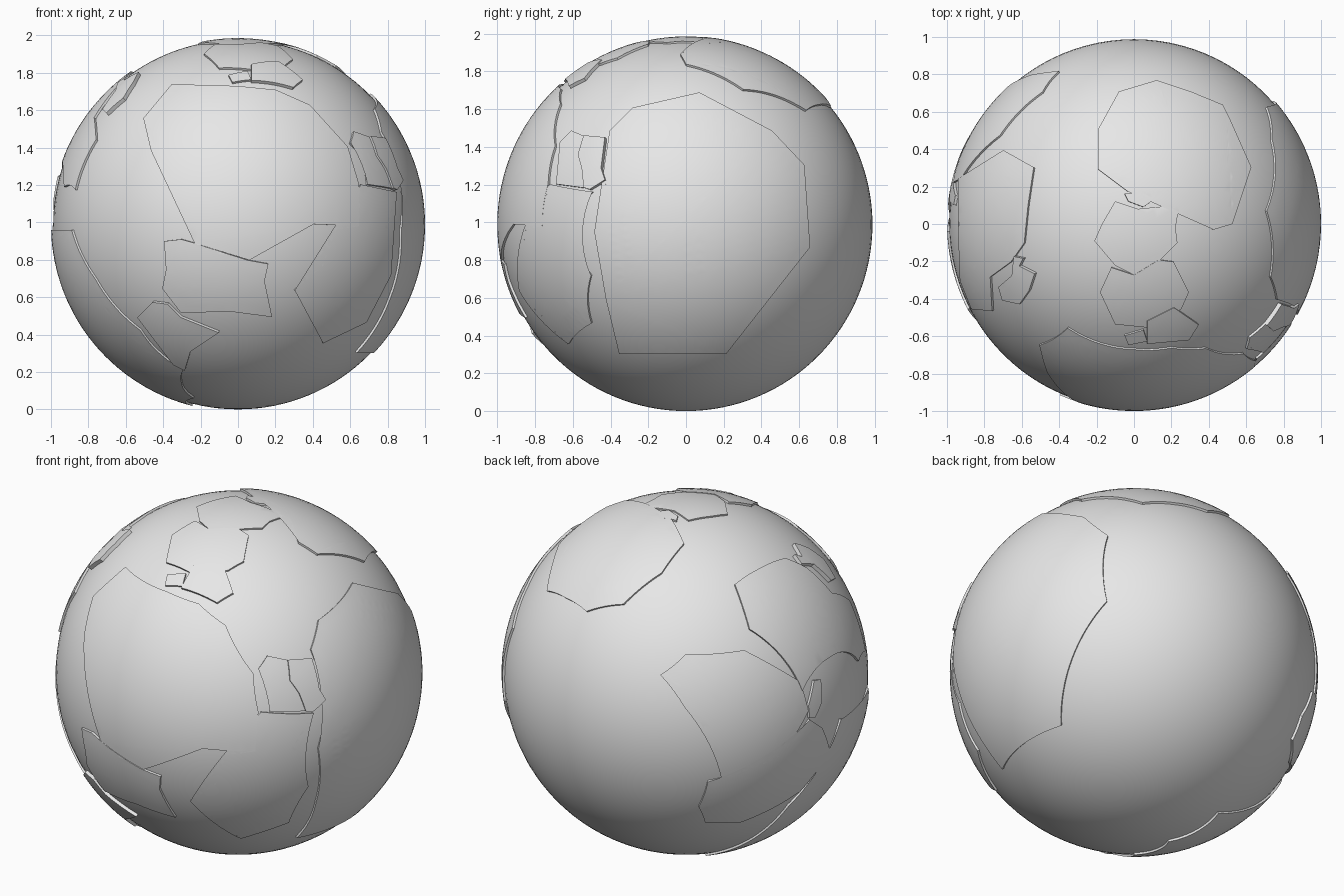
import bpy, bmesh, math
from mathutils import Vector

if "Cube" in bpy.data.objects:
    bpy.data.objects.remove(bpy.data.objects["Cube"], do_unlink=True)

R = 0.988            # globe radius, also the height of its centre
CENTRE = Vector((0, 0, R))

stone = bpy.data.materials.new("pale_grey")
stone.use_nodes = True
grey = (0.8, 0.8, 0.8, 1)
stone.diffuse_color = grey
stone.node_tree.nodes["Principled BSDF"].inputs["Base Color"].default_value = grey


def finish(ob, angle):
    ob.data.materials.append(stone)
    bpy.ops.object.select_all(action='DESELECT')
    ob.select_set(True)
    bpy.context.view_layer.objects.active = ob
    bpy.ops.object.shade_smooth_by_angle(angle=math.radians(angle))


# side of the globe -> point on the sphere for flat outline coordinates
SIDES = {
    "front": lambda u, v, d: Vector((u, -d, v)),
    "right": lambda u, v, d: Vector((d, u, v)),
    "left": lambda u, v, d: Vector((-d, u, v)),
    "top": lambda u, v, d: Vector((u, v, d)),
}


def lift(side, co):
    d = math.sqrt(max(R * R - co.x ** 2 - co.y ** 2, 0))
    return SIDES[side](co.x, co.y, d).normalized()


def plate(name, side, height, outline):
    """Raised slab with a jagged outline, curved to follow the globe."""
    bm = bmesh.new()
    drop = 0 if side == "top" else R
    bm.faces.new([bm.verts.new((u, v - drop, 0)) for u, v in outline])
    bmesh.ops.triangulate(bm, faces=bm.faces[:], ngon_method='EAR_CLIP')
    for _ in range(7):
        long = [e for e in bm.edges
                if (lift(side, e.verts[0].co) - lift(side, e.verts[1].co)).length > 0.07]
        if not long:
            break
        bmesh.ops.subdivide_edges(bm, edges=long, cuts=1)
        bmesh.ops.triangulate(bm, faces=bm.faces[:])
    for v in bm.verts:
        v.co = lift(side, v.co) * (R - 0.02)
    new = bmesh.ops.extrude_face_region(bm, geom=bm.faces[:])["geom"]
    top = [g for g in new if isinstance(g, bmesh.types.BMFace)]
    for v in (g for g in new if isinstance(g, bmesh.types.BMVert)):
        v.co = v.co.normalized() * (R + height)
    bmesh.ops.recalc_face_normals(bm, faces=bm.faces[:])
    bm.normal_update()
    if sum(f.normal.dot(f.calc_center_median()) for f in top) < 0:
        bmesh.ops.reverse_faces(bm, faces=bm.faces[:])
    mesh = bpy.data.meshes.new(name)
    bm.to_mesh(mesh)
    bm.free()
    ob = bpy.data.objects.new(name, mesh)
    ob.location = CENTRE
    bpy.context.collection.objects.link(ob)
    finish(ob, 35)


# Globe
bpy.ops.mesh.primitive_uv_sphere_add(segments=96, ring_count=64, radius=R, location=CENTRE)
globe = bpy.context.object
globe.name = "globe"
finish(globe, 60)

# Large side and front plates
plate("right_plate", "right", 0.012, [
    (.07, 1.68), (-.28, 1.6), (-.4, 1.48), (-.42, 1.2), (-.48, .95), (-.42, .6),
    (-.35, .31), (.21, .31), (.65, .87), (.62, 1.3), (.45, 1.48)])
plate("front_plate", "front", 0.012, [
    (-.35, 1.73), (0, 1.72), (.2, 1.7), (.38, 1.62), (.58, 1.4), (.64, 1.2),
    (.64, .98), (.4, .99), (.06, .8), (-.23, .89), (-.46, 1.38), (-.5, 1.55)])
plate("lower_front_plate", "front", 0.013, [
    (-.39, .9), (-.3, .91), (-.23, .89), (.05, .8), (.16, .78), (.14, .69),
    (.18, .5), (-.05, .53), (-.3, .52), (-.4, .65), (-.38, .75)])
plate("corner_plate", "front", 0.011, [
    (.64, .98), (.52, .96), (.45, .77), (.3, .64), (.42, .51), (.45, .36),
    (.68, .47), (.81, .72), (.78, .98), (.84, 1.16), (.65, 1.2)])
plate("lower_chip_plate", "front", 0.018, [
    (-.53, .5), (-.45, .58), (-.37, .57), (-.3, .5), (-.1, .42), (-.25, .32),
    (-.28, .22), (-.34, .25)])

# Small plates beside the right plate
plate("right_chip", "right", 0.013, [
    (-.6, 1.48), (-.66, 1.42), (-.64, 1.35), (-.68, 1.2), (-.53, 1.18),
    (-.54, 1.28), (-.56, 1.35), (-.53, 1.45)])
plate("right_outer_chip", "right", 0.024, [
    (-.53, 1.45), (-.42, 1.44), (-.44, 1.28), (-.42, 1.22), (-.5, 1.17),
    (-.53, 1.18), (-.54, 1.28), (-.56, 1.35)])

# Plates on the left side
plate("lower_left_plate", "left", 0.012, [
    (-.45, .96), (-.57, .7), (-.63, .43), (-.55, .22), (-.43, .15), (-.28, .07),
    (0, .03), (.3, .11), (.27, .25), (.23, .51), (.04, .79), (-.04, .96), (-.2, .9)])
plate("left_band_plate", "left", 0.013, [
    (.71, .62), (.72, .79), (.41, .885), (.217, 1.05), (.126, .97), (.04, .8),
    (.2, .6), (.48, .47), (.64, .5)])
plate("back_left_plate", "left", 0.01, [
    (.81, 1.39), (.7, 1.49), (.47, 1.49), (.24, 1.27), (.22, 1.1), (.41, .88),
    (.67, .8), (.73, 1.06), (.74, 1.16), (.79, 1.23)])
plate("left_chip", "left", 0.015, [
    (.22, 1.13), (.15, 1.25), (.1, 1.24), (.12, 1.12), (.18, 1.05), (.22, 1.06)])
plate("upper_left_plate", "top", 0.012, [
    (-.69, .39), (-.53, .3), (-.56, .1), (-.58, -.1), (-.65, -.2), (-.76, -.28),
    (-.75, -.46), (-.86, -.45), (-.92, -.3), (-.93, -.02), (-.93, .24)])
plate("upper_left_chip", "top", 0.022, [
    (-.63, -.17), (-.58, -.18), (-.6, -.22), (-.52, -.26), (-.55, -.35),
    (-.6, -.42), (-.69, -.4), (-.71, -.33), (-.64, -.27)])

# Plates around the top
plate("crown_plate", "top", 0.012, [
    (.12, .76), (-.08, .7), (-.19, .5), (-.19, .29), (-.03, .17), (.18, .18),
    (.42, -.03), (.52, 0), (.62, .3), (.5, .57), (.47, .63), (.3, .7)])
plate("top_plate", "top", 0.009, [
    (.12, .09), (.24, .1), (.22, -.02), (.23, -.1), (.13, -.2), (0, -.27),
    (-.1, -.22), (-.21, -.09), (-.17, 0), (-.1, .12), (.02, .08)])
plate("top_chip", "top", 0.011, [
    (-.05, .16), (.1, .17), (.12, .14), (.05, .09), (-.03, .12)])
plate("upper_front_plate", "top", 0.012, [
    (0, -.27), (.13, -.19), (.21, -.2), (.29, -.36), (.25, -.45), (.1, -.55),
    (-.1, -.53), (-.18, -.36), (-.12, -.23)])
plate("upper_front_chip", "top", 0.018, [
    (.07, -.51), (.21, -.44), (.34, -.53), (.29, -.61), (.07, -.63)])
plate("upper_front_small_chip", "top", 0.012, [
    (-.05, -.59), (.05, -.56), (.07, -.62), (-.03, -.64)])
